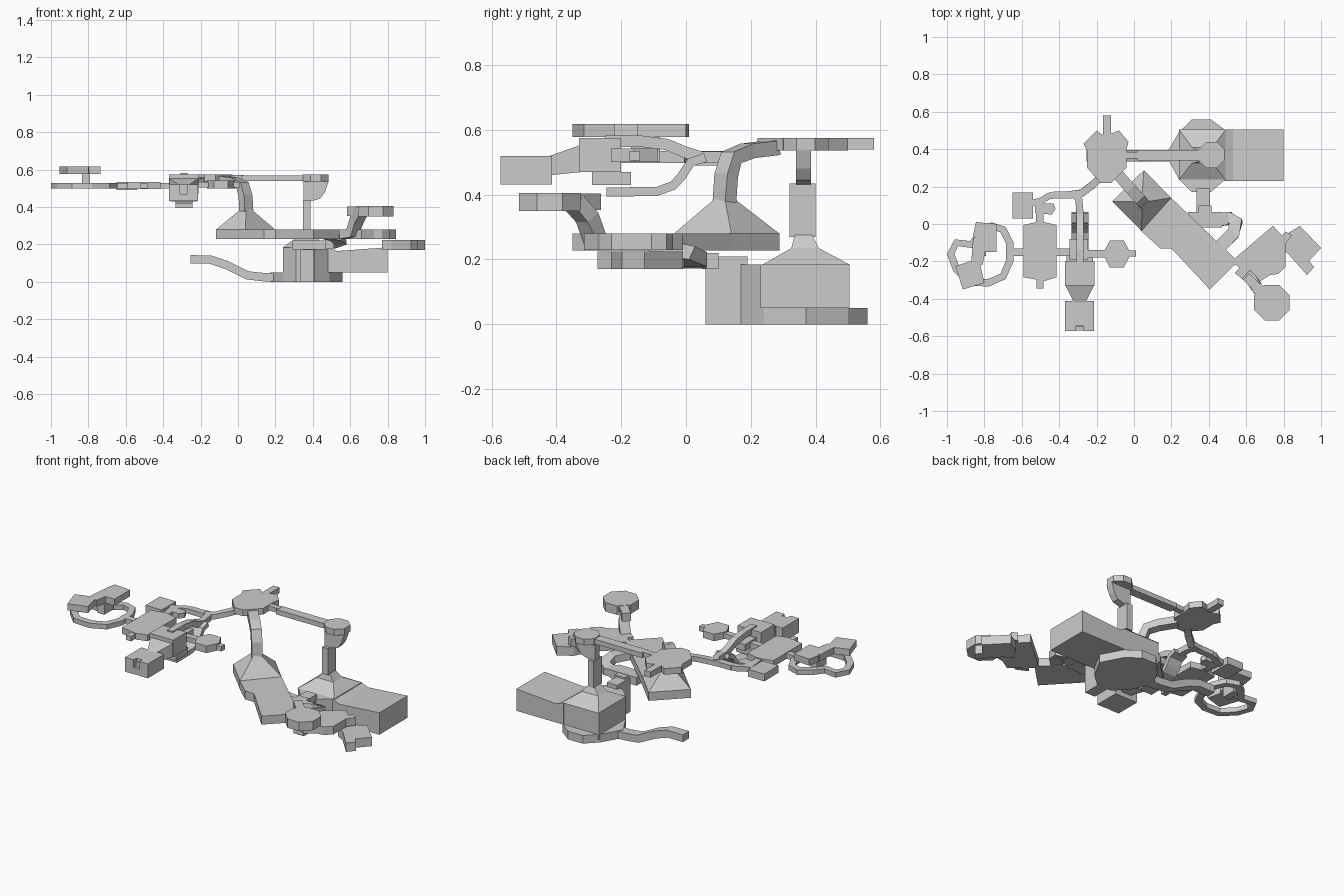
import bpy, bmesh, math
from mathutils import Vector


def build(name, verts, faces):
    me = bpy.data.meshes.new(name)
    me.from_pydata([tuple(v) for v in verts], [], faces)
    bm = bmesh.new()
    bm.from_mesh(me)
    bmesh.ops.recalc_face_normals(bm, faces=bm.faces)
    bm.to_mesh(me)
    bm.free()
    ob = bpy.data.objects.new(name, me)
    bpy.context.collection.objects.link(ob)
    return ob


def loft(name, rings, closed=False):
    n, m = len(rings[0]), len(rings)
    verts = [v for r in rings for v in r]
    faces = []
    for k in range(m if closed else m - 1):
        a, b = k * n, (k + 1) % m * n
        faces += [(a + i, a + (i + 1) % n, b + (i + 1) % n, b + i) for i in range(n)]
    if not closed:
        faces += [tuple(range(n)), tuple(range((m - 1) * n, m * n))]
    return build(name, verts, faces)


def prism(name, pts, z0, z1):
    return loft(name, [[(x, y, z) for x, y in pts] for z in (z0, z1)])


def profile_y(name, pts, y0, y1):
    return loft(name, [[(x, y, z) for x, z in pts] for y in (y0, y1)])


def rect(x0, x1, y0, y1):
    return [(x0, y0), (x1, y0), (x1, y1), (x0, y1)]


def box(name, x0, x1, y0, y1, z0, z1):
    return prism(name, rect(x0, x1, y0, y1), z0, z1)


def ngon(cx, cy, rx, ry, n=8, turn=0.5):
    return [(cx + rx * math.cos(2 * math.pi * (i + turn) / n),
             cy + ry * math.sin(2 * math.pi * (i + turn) / n)) for i in range(n)]


def walkway(name, path, w, h, closed=False):
    """Rectangular section swept along a path."""
    p = [Vector(v) for v in path]
    n, rings = len(p), []
    for i in range(n):
        a = p[i - 1] if i or closed else p[0]
        b = p[(i + 1) % n] if closed or i < n - 1 else p[i]
        t = (b - a).normalized()
        flat = Vector((t.x, t.y, 0))
        if flat.length < 0.05:
            flat = Vector((p[-1].x - p[0].x, p[-1].y - p[0].y, 0))
        side = flat.normalized().cross(Vector((0, 0, 1)))
        up = side.cross(t)
        rings.append([p[i] + side * sx * w / 2 + up * sz * h / 2
                      for sx, sz in ((-1, -1), (1, -1), (1, 1), (-1, 1))])
    return loft(name, rings, closed)


def stack(name, levels):
    """Stacked rectangles: (x0, x1, y0, y1, z)."""
    return loft(name, [[(x, y, l[4]) for x, y in rect(*l[:4])] for l in levels])


# Ground base: low disc, tall front half, side hall and entry ramp
prism("base_disc", [(.31, .56), (.41, .56), (.49, .5), (.56, .37), (.49, .24), (.41, .17),
                    (.31, .17), (.24, .24), (.17, .37), (.24, .49)], 0, .05)
prism("base_hall", [(.24, .5), (.49, .5), (.49, .24), (.41, .17), (.31, .17), (.24, .24)], .02, .185)
profile_y("side_hall", [(.48, .05), (.8, .05), (.8, .185), (.6, .17), (.53, .165), (.48, .185)], .23, .505)
box("rear_passage", .335, .405, .06, .19, 0, .21)
walkway("tail_ramp", [(-.255, .365, .12), (-.15, .365, .12), (-.06, .365, .09), (.05, .365, .035),
                      (.14, .365, .025), (.25, .365, .025)], .06, .045)

# Tower over the base
stack("tower_roof", [(.24, .49, .235, .505, .184), (.31, .42, .325, .41, .235), (.35, .39, .335, .39, .275)])
stack("tower_shaft", [(.348, .388, .32, .4, .27), (.348, .388, .32, .4, .435)])
profile_y("tower_elbow", [(.35, .43), (.385, .43), (.44, .445), (.465, .48), (.485, .54), (.35, .54)], .34, .385)
prism("tower_top", ngon(.415, .37, .075, .075), .537, .575)

# High bridge and hub
box("bridge_deck", .02, .36, .34, .395, .54, .57)
box("bridge_neck", -.06, .03, .35, .385, .545, .572)
prism("hub_platform", [(-.27, .43), (-.2, .5), (-.16, .47), (-.08, .5), (-.03, .44), (-.04, .4),
                       (-.04, .3), (-.12, .22), (-.18, .22), (-.25, .3), (-.25, .39)], .537, .575)
box("hub_spur", -.166, -.124, .46, .58, .54, .575)

# Diagonal hall with pyramid roof and its stair to the hub
roof = [(-.117, .12), (.053, .288), (.198, .14), (.04, -.037)]
prism("diagonal_hall_end", roof, .228, .28)
loft("pyramid_roof", [[(x, y, .28) for x, y in roof],
                      [(.01, .12, .385), (.043, .152, .385), (.075, .12, .385), (.043, .086, .385)]])
walkway("roof_column", [(.045, .118, .37), (.04, .124, .46), (.025, .14, .515), (-.02, .19, .535),
                        (-.09, .27, .545)], .06, .045)
prism("diagonal_hall", [(.19, .148), (.556, -.2), (.405, -.35), (.2, -.13), (.14, -.13), (.03, -.03)], .228, .28)
walkway("lower_link", [(.38, .1, .195), (.38, .05, .195)], .07, .05)
box("lower_landing", .29, .47, -.02, .065, .172, .222)
walkway("lower_turn", [(.45, .022, .197), (.51, .03, .2), (.545, .01, .22), (.53, -.05, .24),
                       (.46, -.12, .255)], .07, .045)

# Right-hand rooms
prism("right_room", [(.52, -.2), (.743, -.01), (.81, -.08), (.81, -.23), (.77, -.267), (.727, -.273),
                     (.66, -.315), (.6, -.26)], .23, .28)
prism("right_nub", [(.77, -.09), (.81, -.04), (.845, -.06), (.8, -.12)], .23, .28)
prism("end_room", [(.807, -.06), (.887, -.01), (1.0, -.128), (.936, -.198), (.963, -.23),
                   (.925, -.273), (.82, -.155), (.77, -.13)], .17, .225)
walkway("octagon_stair", [(.56, -.24, .255), (.61, -.28, .26), (.635, -.305, .33), (.66, -.345, .375),
                          (.71, -.39, .38)], .06, .05)
walkway("octagon_path", [(.6, -.28, .378), (.7, -.38, .378)], .05, .05)
prism("octagon_room", ngon(.737, -.42, .103, .103), .35, .405)

# Path from the hub to the left cluster
walkway("hub_path", [(-.17, .26, .548), (-.22, .21, .535), (-.28, .165, .517), (-.35, .155, .515),
                     (-.43, .155, .515)], .04, .03)
walkway("upper_stair", [(-.32, .16, .517), (-.295, .13, .517), (-.288, .05, .515), (-.288, .0, .53),
                        (-.288, -.06, .555), (-.288, -.14, .565), (-.288, -.25, .565)], .038, .035)
walkway("lower_stair", [(-.288, .06, .515), (-.288, .015, .5), (-.288, -.015, .455), (-.288, -.04, .428),
                        (-.288, -.09, .41), (-.288, -.245, .408)], .09, .028)
box("low_room", -.36, -.22, -.29, -.17, .43, .47)
box("body_porch", -.345, -.245, -.19, -.08, .5, .54)

# Central body tapering to the front room
box("central_body", -.37, -.21, -.33, -.2, .47, .575)
loft("front_taper", [[(x, y, z) for x, z in rect(-.29 - w, -.29 + w, z0, z1)]
                     for y, w, z0, z1 in ((-.32, .08, .47, .555), (-.42, .03, .46, .52))])
prism("front_room", [(-.368, -.572), (-.31, -.572), (-.31, -.545), (-.27, -.545), (-.27, -.572),
                     (-.213, -.572), (-.213, -.413), (-.368, -.413)], .432, .52)
box("front_step", -.31, -.27, -.55, -.54, .44, .5)
box("front_sill", -.32, -.26, -.57, -.54, .432, .47)

# Small hexagon room to the right of the body
box("hexagon_arm", -.25, -.15, -.178, -.14, .505, .535)
prism("hexagon_room", ngon(-.092, -.16, .075, .083, 6, 0), .5, .543)
box("hexagon_nub", -.04, .01, -.175, -.142, .505, .535)

# Left room with annexes
prism("left_room", [(-.59, -.005), (-.5, .015), (-.415, -.005), (-.415, -.285), (-.48, -.305),
                    (-.59, -.285)], .497, .535)
box("left_room_nub", -.52, -.485, -.345, -.28, .5, .53)
box("left_body_link", -.43, -.31, -.17, -.13, .5, .53)
box("left_room_link", -.525, -.485, 0, .1, .5, .53)
walkway("left_curve", [(-.41, .155, .515), (-.455, .15, .515), (-.495, .125, .515), (-.55, .11, .515)], .035, .03)
prism("left_corner_pad", [(-.53, .06), (-.44, .05), (-.42, .08), (-.43, .11), (-.48, .11), (-.53, .1)], .5, .53)
box("left_annex", -.65, -.54, .03, .168, .49, .535)

# Far-left ring walk with raised rooms
box("ring_link", -.67, -.58, -.17, -.13, .5, .53)
walkway("ring_walk", [(-.76, -.01, .515), (-.7, -.03, .515), (-.665, -.1, .515), (-.665, -.2, .515),
                      (-.7, -.28, .515), (-.78, -.315, .515), (-.88, -.31, .515), (-.95, -.24, .515),
                      (-.98, -.16, .515), (-.95, -.1, .515), (-.87, -.11, .515), (-.82, -.05, .515)],
        .04, .03, True)
box("ring_post", -.835, -.79, -.17, -.08, .515, .58)
prism("raised_back_room", [(-.845, .01), (-.735, 0), (-.735, -.15), (-.8, -.15), (-.86, -.06)], .578, .618)
prism("raised_front_room", [(-.955, -.225), (-.915, -.35), (-.8, -.315), (-.83, -.185), (-.88, -.2)], .578, .618)
prism("raised_link", [(-.86, -.07), (-.79, -.12), (-.81, -.22), (-.87, -.2)], .578, .618)
